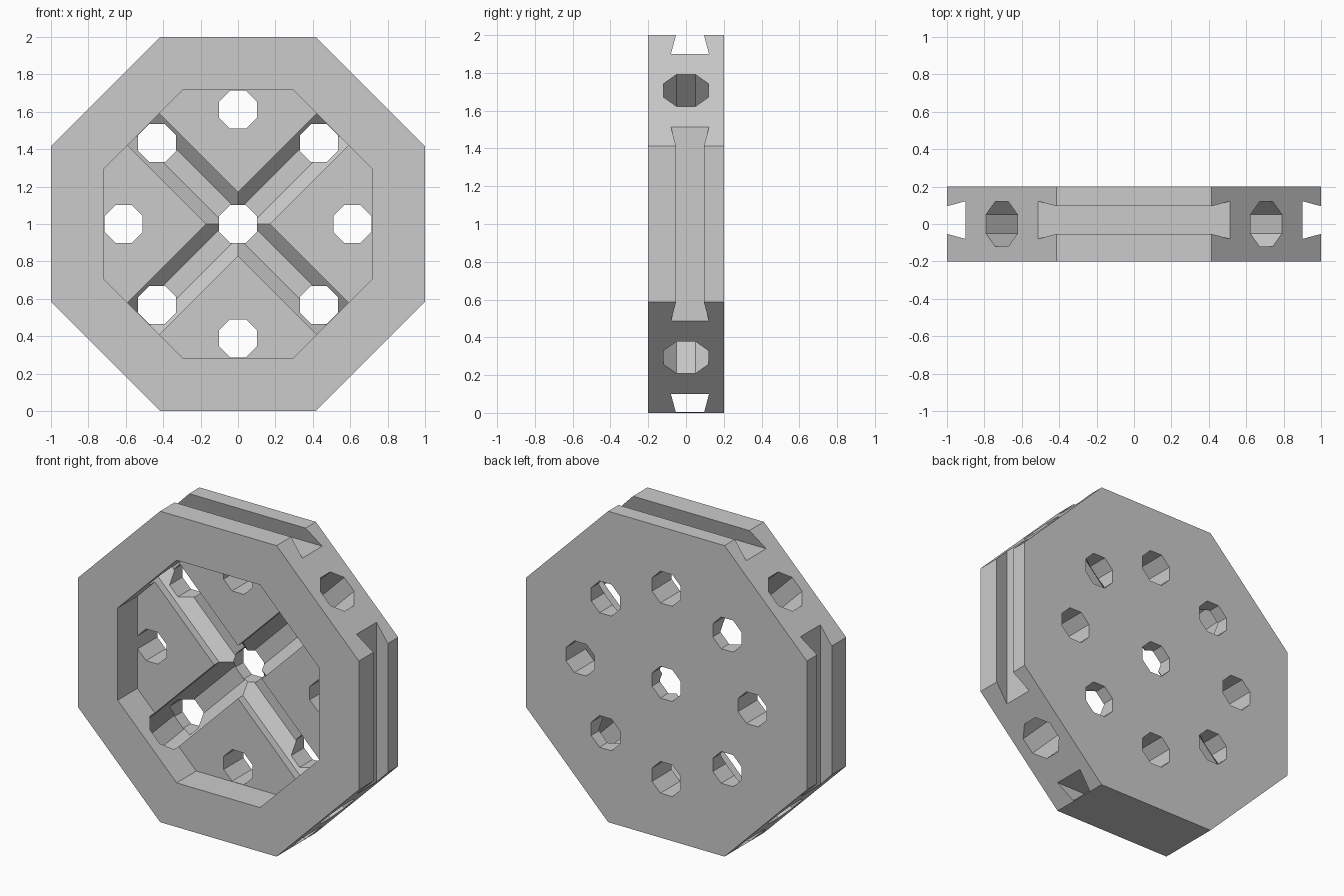
import bpy, bmesh, math
from mathutils import Matrix, Vector

cube = bpy.data.objects.get("Cube")
if cube:
    bpy.data.objects.remove(cube, do_unlink=True)

CENTRE = Matrix.Translation((0, 0, 1))
HALF_THICK = 0.2

grey = bpy.data.materials.new("plain grey")
grey.use_nodes = True
grey.diffuse_color = (0.6, 0.6, 0.6, 1)
grey.node_tree.nodes["Principled BSDF"].inputs["Base Color"].default_value = (0.6, 0.6, 0.6, 1)


def to_object(bm, name):
    bmesh.ops.recalc_face_normals(bm, faces=bm.faces)
    mesh = bpy.data.meshes.new(name)
    bm.to_mesh(mesh)
    bm.free()
    mesh.materials.append(grey)
    obj = bpy.data.objects.new(name, mesh)
    bpy.context.collection.objects.link(obj)
    return obj


def octagon_prism(name, apothem, depth, place):
    """Eight-sided prism along its own z axis, with flats facing the axes."""
    bm = bmesh.new()
    radius = apothem / math.cos(math.pi / 8)
    bmesh.ops.create_cone(bm, cap_ends=True, segments=8, radius1=radius, radius2=radius,
                          depth=depth, matrix=CENTRE @ place @ Matrix.Rotation(math.pi / 8, 4, 'Z'))
    return to_object(bm, name)


def dovetail(name, turn, outer):
    """Dovetail bar running across one rim face, wider towards the hub."""
    inner, shift = 0.9, 0.021
    inner_half = 0.101
    outer_half = inner_half - 0.27 * (outer - inner)
    profile = [(-inner_half, inner), (inner_half, inner), (outer_half, outer), (-outer_half, outer)]
    bm = bmesh.new()
    face = bm.faces.new([bm.verts.new((-0.6, y + shift, d)) for y, d in profile])
    new = bmesh.ops.extrude_face_region(bm, geom=[face])["geom"]
    bmesh.ops.translate(bm, vec=(1.2, 0, 0), verts=[v for v in new if isinstance(v, bmesh.types.BMVert)])
    bmesh.ops.transform(bm, matrix=CENTRE @ Matrix.Rotation(turn, 4, 'Y'), verts=bm.verts)
    return to_object(bm, name)


def cut(body, cutter):
    cutter.hide_render = True
    mod = body.modifiers.new("cut", 'BOOLEAN')
    mod.operation, mod.solver, mod.object = 'DIFFERENCE', 'EXACT', cutter
    bpy.context.view_layer.objects.active = body
    bpy.ops.object.modifier_apply(modifier=mod.name)
    bpy.data.objects.remove(cutter, do_unlink=True)


def along_y(x=0, y=0, z=0):
    return Matrix.Translation((x, y, z)) @ Matrix.Rotation(math.pi / 2, 4, 'X')


# Octagonal block with a recess in the front half
body = octagon_prism("octagonal_wheel_block", 1, 2 * HALF_THICK, along_y())
cut(body, octagon_prism("recess_cutter", 0.716, 0.4, along_y(y=-HALF_THICK)))

# Crossing bores that run from rim to rim and leave an X of channels in the recess floor
for angle in (math.pi / 4, -math.pi / 4):
    cut(body, octagon_prism("bore_cutter", 0.12, 3, Matrix.Rotation(angle, 4, 'Y')))

# Hub hole and a ring of eight holes through the plate
cut(body, octagon_prism("hub_cutter", 0.102, 1, along_y()))
for i in range(8):
    a = i * math.pi / 4
    cut(body, octagon_prism("hole_cutter", 0.102, 1, along_y(0.612 * math.sin(a), 0, 0.612 * math.cos(a))))

# Dovetail slots on top and sides; the bottom slot keeps a thin skin over it
for i in range(4):
    cut(body, dovetail("slot_cutter", i * math.pi / 2, 0.996 if i == 2 else 1.05))

for poly in body.data.polygons:
    poly.use_smooth = False
